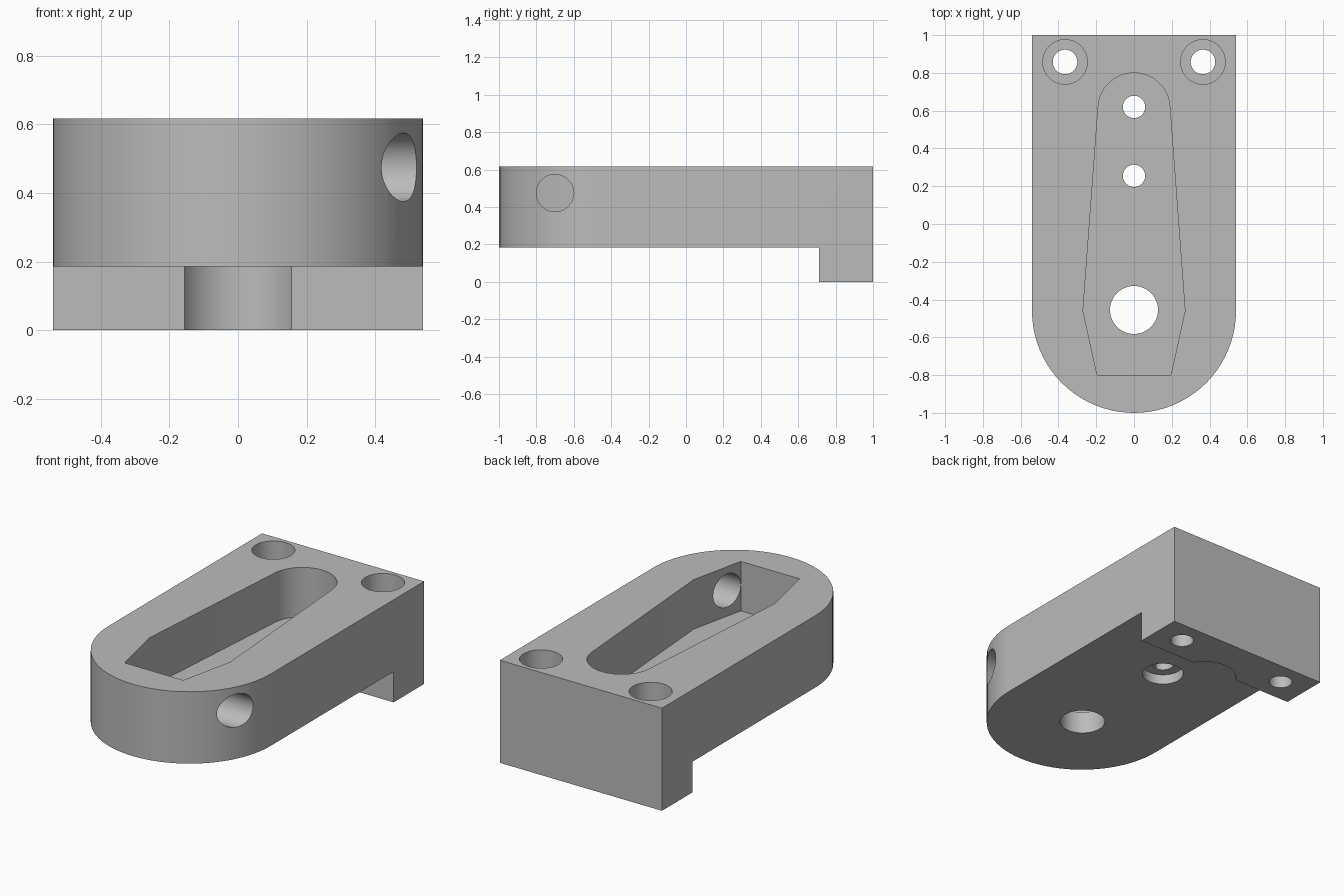
import bpy
import bmesh
from math import sin, cos, pi, radians

cube = bpy.data.objects.get("Cube")
if cube:
    bpy.data.objects.remove(cube, do_unlink=True)

grey = bpy.data.materials.new("machined grey")
grey.use_nodes = True
colour = (0.5, 0.5, 0.5, 1)
grey.diffuse_color = colour
grey.node_tree.nodes["Principled BSDF"].inputs["Base Color"].default_value = colour

TOP, UNDER = 0.618, 0.185
HALF = 0.54


def arc(cx, cy, r, start, end, steps=40):
    angles = [radians(start + (end - start) * i / steps) for i in range(steps + 1)]
    return [(cx + r * cos(a), cy + r * sin(a)) for a in angles]


def circle(cx, cy, r):
    return arc(cx, cy, r, 0, 360, 48)[:-1]


def prism(name, outline, low, high):
    """Extrude a counter-clockwise outline from low to high along z."""
    bm = bmesh.new()
    base = bm.faces.new([bm.verts.new((x, y, low)) for x, y in outline])
    ext = bmesh.ops.extrude_face_region(bm, geom=[base])
    moved = [v for v in ext["geom"] if isinstance(v, bmesh.types.BMVert)]
    bmesh.ops.translate(bm, verts=moved, vec=(0, 0, high - low))
    bmesh.ops.recalc_face_normals(bm, faces=bm.faces)
    mesh = bpy.data.meshes.new(name)
    bm.to_mesh(mesh)
    bm.free()
    mesh.materials.append(grey)
    obj = bpy.data.objects.new(name, mesh)
    bpy.context.collection.objects.link(obj)
    return obj


def combine(target, other, operation):
    """Apply a boolean and discard the helper."""
    mod = target.modifiers.new(operation.title(), 'BOOLEAN')
    mod.operation = operation
    mod.solver = 'EXACT'
    mod.object = other
    bpy.ops.object.select_all(action='DESELECT')
    target.select_set(True)
    bpy.context.view_layer.objects.active = target
    bpy.ops.object.modifier_apply(modifier=mod.name)
    bpy.data.objects.remove(other, do_unlink=True)


# Plate with a rounded front and a square back
plate = [(HALF, 1), (-HALF, 1)] + arc(0, -0.46, HALF, 180, 360)
bracket = prism("bracket_body", plate, UNDER, TOP)

# Foot under the back edge, with a round relief in its front face
foot_outline = [(HALF, 0.71), (HALF, 1), (-HALF, 1), (-HALF, 0.71)]
foot_outline += arc(0, 0.62, 0.18, 150, 30)
foot = prism("foot", foot_outline, 0, UNDER)
combine(bracket, foot, 'UNION')

# Tapered pocket in the top
pocket = arc(0, 0.61, 0.19, 4, 176)
pocket += [(-0.27, -0.46), (-0.195, -0.8), (0.195, -0.8), (0.27, -0.46)]
combine(bracket, prism("pocket_cutter", pocket, 0.32, 1), 'DIFFERENCE')

# Vertical holes: x, y, radius, low, high
holes = [(0, -0.455, 0.127, -0.1, 0.5)]
for y in (0.62, 0.255):
    holes += [(0, y, 0.059, -0.1, 0.5), (0, y, 0.116, 0.1, 0.245)]
for side in (-1, 1):
    holes += [(side * 0.365, 0.858, 0.065, -0.1, 0.5),
              (side * 0.365, 0.858, 0.118, 0.2, 1)]
for x, y, r, low, high in holes:
    combine(bracket, prism("hole_cutter", circle(x, y, r), low, high), 'DIFFERENCE')

# Cross hole from the left side into the pocket
cross = prism("cross_hole_cutter", circle(0, 0, 0.1), 0, 0.7)
cross.rotation_euler = (0, pi / 2, 0)
cross.location = (0.05, -0.7, 0.475)
bpy.context.view_layer.update()
combine(bracket, cross, 'DIFFERENCE')

bpy.ops.object.shade_smooth_by_angle(angle=radians(30))
